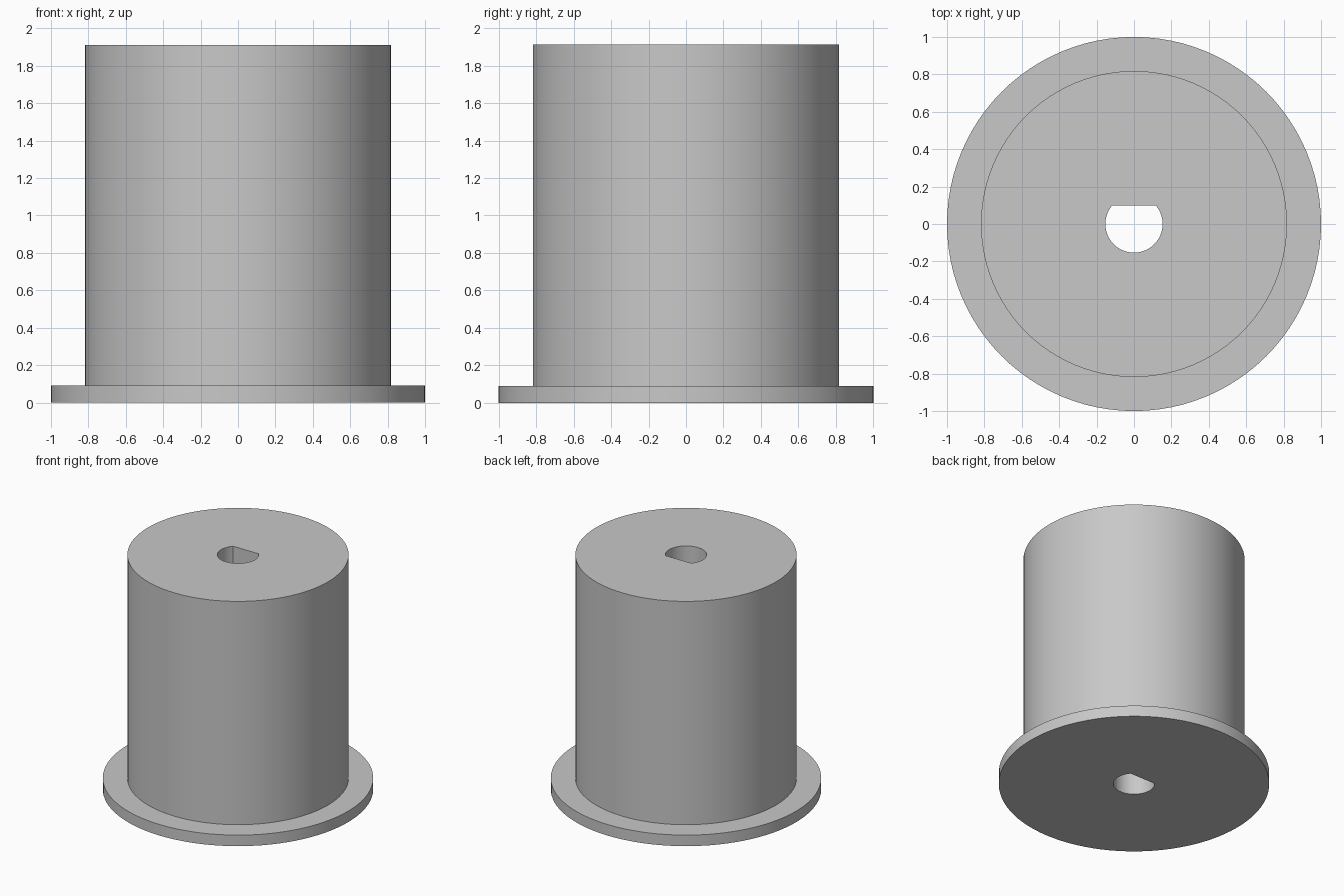
import bpy, bmesh, math

cube = bpy.data.objects.get("Cube")
if cube:
    bpy.data.objects.remove(cube, do_unlink=True)

SEGMENTS = 96
FLANGE_R, BODY_R, BORE_R = 1.0, 0.818, 0.153
FLANGE_H, TOTAL_H = 0.09, 1.912
BORE_FLAT_Y = 0.1

grey = bpy.data.materials.new("plain grey")
grey.use_nodes = True
colour = (0.58, 0.58, 0.58, 1)
grey.diffuse_color = colour
grey.node_tree.nodes["Principled BSDF"].inputs["Base Color"].default_value = colour


def ring(bm, radius, z, flat_y=None):
    """Ring of vertices, optionally cut straight at flat_y."""
    verts = []
    for i in range(SEGMENTS):
        a = math.tau * i / SEGMENTS
        y = radius * math.sin(a)
        if flat_y is not None:
            y = min(y, flat_y)
        verts.append(bm.verts.new((radius * math.cos(a), y, z)))
    return verts


# Closed section: D-shaped bore, flange, then cylindrical body
bm = bmesh.new()
rings = [
    ring(bm, BORE_R, 0, BORE_FLAT_Y),
    ring(bm, FLANGE_R, 0),
    ring(bm, FLANGE_R, FLANGE_H),
    ring(bm, BODY_R, FLANGE_H),
    ring(bm, BODY_R, TOTAL_H),
    ring(bm, BORE_R, TOTAL_H, BORE_FLAT_Y),
]
for lower, upper in zip(rings, rings[1:] + rings[:1]):
    for i in range(SEGMENTS):
        j = (i + 1) % SEGMENTS
        bm.faces.new((lower[i], lower[j], upper[j], upper[i]))
bmesh.ops.recalc_face_normals(bm, faces=bm.faces)

mesh = bpy.data.meshes.new("flanged_bushing")
bm.to_mesh(mesh)
bm.free()
mesh.materials.append(grey)
bushing = bpy.data.objects.new("flanged_bushing", mesh)
bpy.context.collection.objects.link(bushing)

# Smooth walls with crisp rims
bpy.ops.object.select_all(action="DESELECT")
bushing.select_set(True)
bpy.context.view_layer.objects.active = bushing
bpy.ops.object.shade_smooth_by_angle(angle=math.radians(30))
